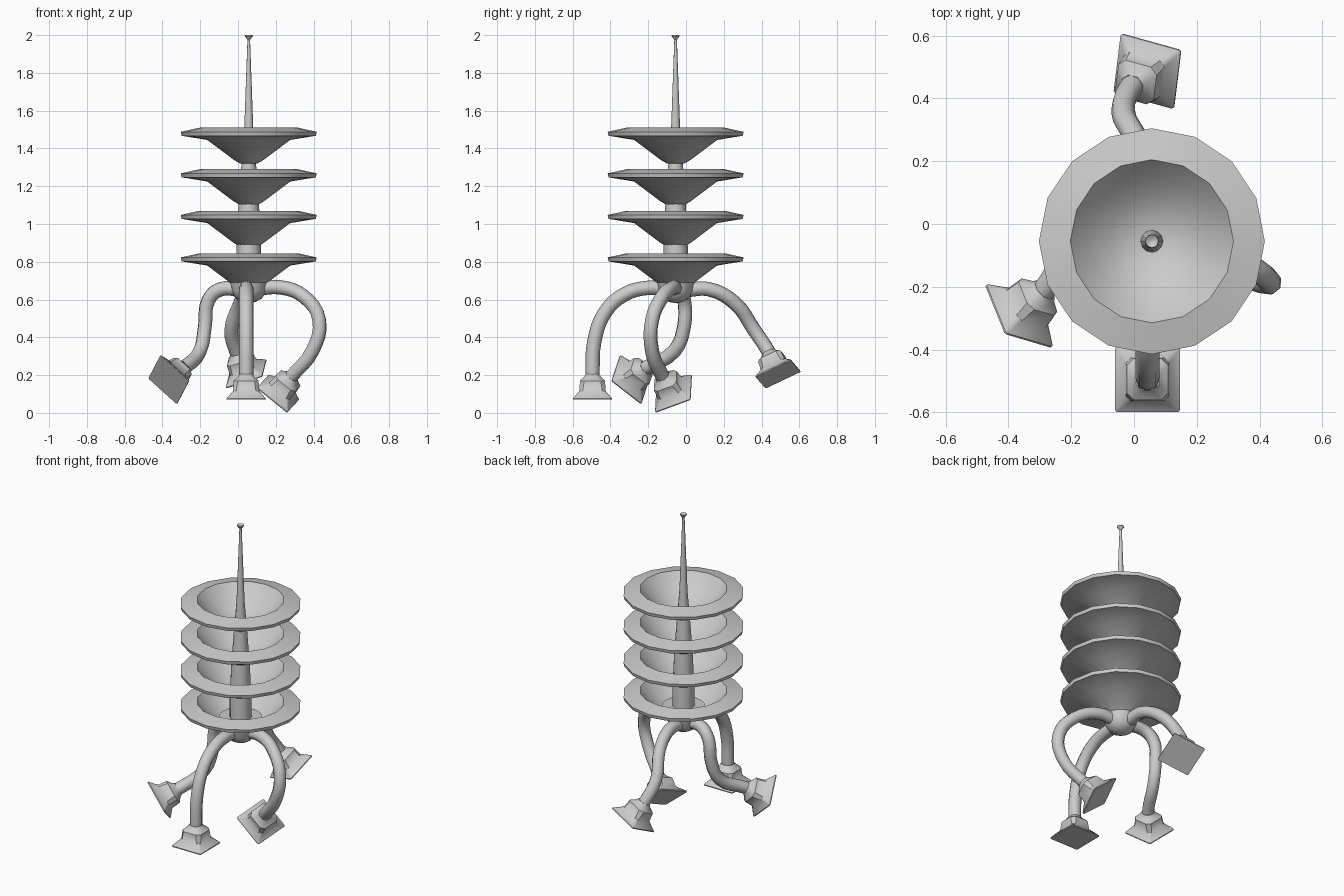
import bpy, bmesh, math
from mathutils import Vector

cube = bpy.data.objects.get("Cube")
if cube:
    bpy.data.objects.remove(cube, do_unlink=True)

grey = bpy.data.materials.new("plain_grey")
grey.use_nodes = True
colour = (0.6, 0.6, 0.6, 1)
grey.diffuse_color = colour
grey.node_tree.nodes["Principled BSDF"].inputs["Base Color"].default_value = colour

AXIS = Vector((0.057, -0.055, 0))


def finish(obj, angle):
    if not obj.data.materials:
        obj.data.materials.append(grey)
    bpy.ops.object.select_all(action='DESELECT')
    obj.select_set(True)
    bpy.context.view_layer.objects.active = obj
    if obj.type == 'CURVE':
        bpy.ops.object.convert(target='MESH')
    bpy.ops.object.shade_smooth_by_angle(angle=math.radians(angle))


def mesh_object(name, bm, angle):
    bmesh.ops.recalc_face_normals(bm, faces=bm.faces)
    mesh = bpy.data.meshes.new(name)
    bm.to_mesh(mesh)
    bm.free()
    obj = bpy.data.objects.new(name, mesh)
    bpy.context.collection.objects.link(obj)
    finish(obj, angle)
    return obj


def loft(name, rings, angle, caps=True):
    """Skin a list of equally sized point rings."""
    bm = bmesh.new()
    loops = [[bm.verts.new(p) for p in ring] for ring in rings]
    n = len(loops[0])
    for a, b in zip(loops, loops[1:]):
        for i in range(n):
            j = (i + 1) % n
            bm.faces.new((a[i], a[j], b[j], b[i]))
    if caps:
        bm.faces.new(loops[0])
        bm.faces.new(loops[-1])
    return mesh_object(name, bm, angle)


def lathe(name, profile, segments, base=0.0, angle=35):
    rings = []
    for r, z in profile:
        rings.append([AXIS + Vector((r * math.cos(t), r * math.sin(t), base + z))
                      for t in (2 * math.pi * i / segments for i in range(segments))])
    return loft(name, rings, angle)


# Four stacked dishes
dish = [(0.045, 0), (0.08, 0.02), (0.22, 0.125), (0.355, 0.147), (0.36, 0.168),
        (0.26, 0.19), (0.245, 0.172), (0.2, 0.125), (0.14, 0.075), (0.08, 0.045), (0.03, 0.035)]
for i, base in enumerate((0.655, 0.88, 1.1, 1.32)):
    lathe(f"dish_{i + 1}", dish, 16, base)

# Tapering mast with a flared tip
lathe("mast", [(0.065, 0.68), (0.065, 0.87), (0.055, 1.09), (0.04, 1.3), (0.024, 1.5),
               (0.007, 1.975), (0.022, 1.995), (0.02, 2.0), (0.005, 1.99)], 12)

# Rounded hub under the lowest dish
lathe("hub", [(0.13, 0.745), (0.108, 0.715), (0.097, 0.68), (0.093, 0.645),
              (0.07, 0.606), (0.035, 0.587), (0.01, 0.583)], 16, angle=60)


def leg(name, path, centre, down, side):
    """Bent tube ending in a square flared foot that faces along down."""
    centre, down = Vector(centre), Vector(down).normalized()
    u = Vector(side)
    u = (u - down * u.dot(down)).normalized()
    v = down.cross(u)

    # Tube
    points = [Vector(p) for p in path] + [centre - down * 0.13, centre - down * 0.08]
    curve = bpy.data.curves.new(name, 'CURVE')
    curve.dimensions = '3D'
    curve.bevel_depth = 0.038
    curve.bevel_resolution = 2
    curve.resolution_u = 4
    spline = curve.splines.new('BEZIER')
    spline.bezier_points.add(len(points) - 1)
    for bp, p in zip(spline.bezier_points, points):
        bp.co = p
        bp.handle_left_type = bp.handle_right_type = 'AUTO'
    obj = bpy.data.objects.new(name, curve)
    bpy.context.collection.objects.link(obj)
    finish(obj, 60)

    # Foot: eight-point rings whose corner cut shrinks towards the base
    rings = []
    for height, half, cut in ((0.135, 0.036, 0.02), (0.12, 0.045, 0.022), (0.1, 0.066, 0.022),
                              (0.045, 0.07, 0.018), (0.006, 0.104, 0.006), (0, 0.104, 0.006)):
        k = half - cut
        outline = [(half, -k), (half, k), (k, half), (-k, half),
                   (-half, k), (-half, -k), (-k, -half), (k, -half)]
        rings.append([centre - down * height + u * a + v * b for a, b in outline])
    loft(name.replace("leg", "foot"), rings, 40)


leg("front_leg",
    [(0.043, -0.07, 0.65), (0.043, -0.2, 0.662), (0.043, -0.33, 0.625),
     (0.043, -0.43, 0.53), (0.043, -0.485, 0.38)],
    (0.043, -0.495, 0.07), (0, 0, -1), (1, 0, 0))
leg("back_leg",
    [(0.045, 0, 0.65), (0.04, 0.12, 0.655), (0.01, 0.26, 0.58), (-0.035, 0.36, 0.44)],
    (0.044, 0.488, 0.204), (0.375, 0.36, -0.85), (0.18, -0.05, 0.058))
leg("left_leg",
    [(0.09, -0.055, 0.655), (0.22, -0.07, 0.665), (0.35, -0.125, 0.615),
     (0.43, -0.18, 0.49), (0.395, -0.18, 0.33)],
    (0.21, -0.065, 0.1), (-0.55, 0.445, -0.7), (0.06, 0.175, 0.065))
leg("right_leg",
    [(0.02, -0.05, 0.65), (-0.09, -0.03, 0.655), (-0.155, -0.01, 0.6),
     (-0.175, -0.01, 0.46), (-0.2, -0.06, 0.33)],
    (-0.368, -0.295, 0.175), (-0.617, -0.624, -0.478), (0.06, -0.147, 0.115))
